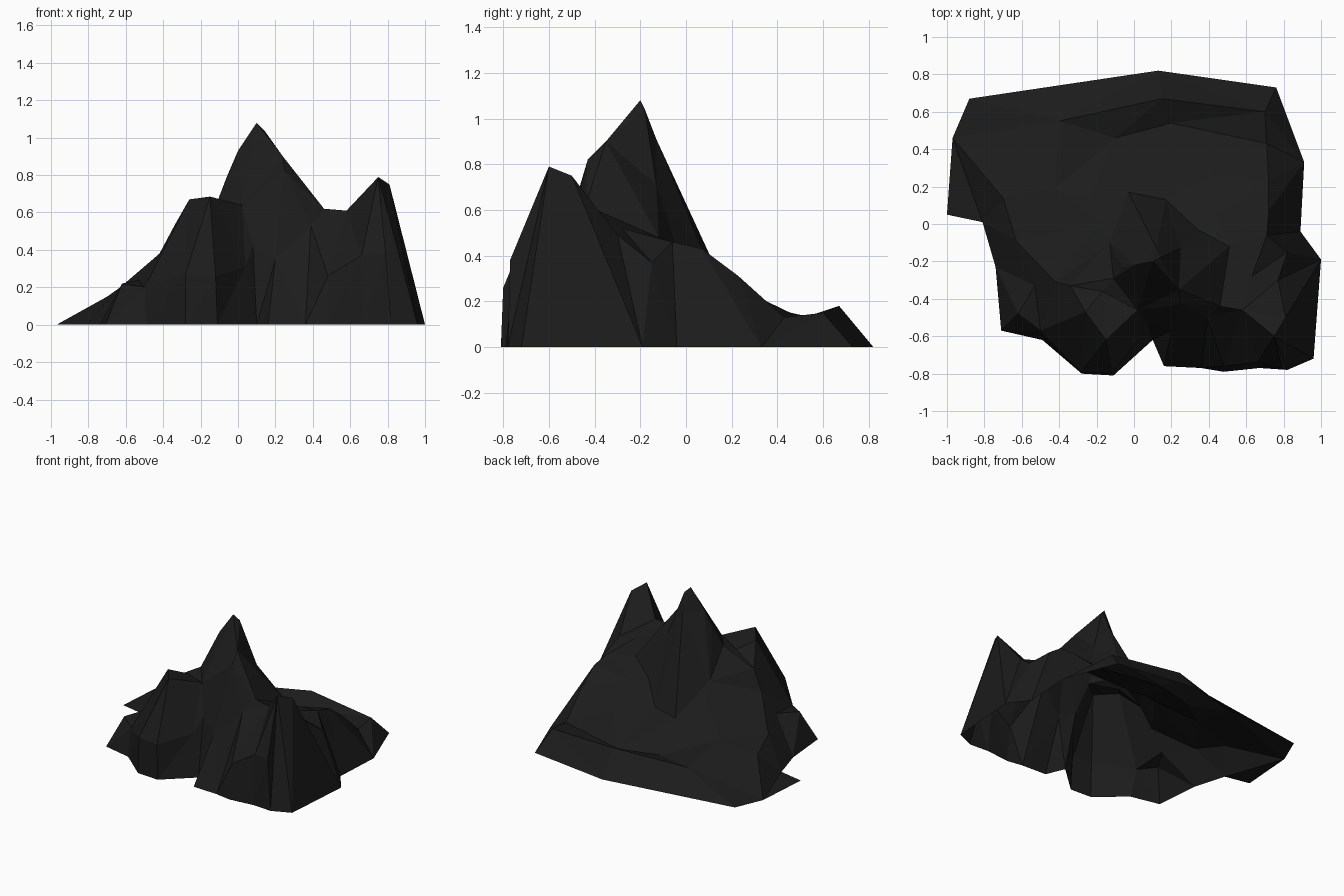
import bpy
import bmesh
from mathutils import Vector
from mathutils.geometry import delaunay_2d_cdt

cube = bpy.data.objects.get("Cube")
if cube:
    bpy.data.objects.remove(cube, do_unlink=True)


def make_material(name, colour):
    material = bpy.data.materials.new(name)
    material.use_nodes = True
    material.diffuse_color = colour
    shader = material.node_tree.nodes["Principled BSDF"]
    shader.inputs["Base Color"].default_value = colour
    shader.inputs["Roughness"].default_value = 0.9
    return material


# Every crest line, ledge and gully is a chain of points whose links become edges
points = []
links = []


def add_chain(*chain):
    start = len(points)
    points.extend(Vector(p) for p in chain)
    links.extend((i, i + 1) for i in range(start, len(points) - 1))


# Footprint on the ground, clockwise from the back right corner
footprint = [
    (-.88, .67), (.13, .82), (.76, .73), (.91, .33), (.89, -.04), (1, -.19),
    (.96, -.72), (.82, -.78), (.67, -.77), (.48, -.79), (.36, -.77),
    (.16, -.76), (.1, -.62), (-.11, -.81), (-.28, -.8), (-.49, -.62),
    (-.71, -.57), (-.74, -.23), (-.81, .01), (-1, .05), (-.97, .46),
]
footprint.reverse()
points.extend(Vector((x, y, 0)) for x, y in footprint)
outline = list(range(len(footprint)))

# Flat spur at the left corner of the footprint
links.append((0, 2))

# Long crest: main summit, saddle, side summit and its rear shoulder
add_chain((.1, -.2, 1.08), (.14, -.18, 1.04), (.24, -.35, .9), (.25, -.43, .82),
          (.46, -.44, .62), (.58, -.46, .61), (.75, -.6, .79), (.81, -.5, .75),
          (.77, -.3, .49), (.63, -.28, .52), (.71, -.06, .46), (.72, .07, .43),
          (.72, .23, .31), (.71, .43, .13), (.2, .54, .11), (-.1, .46, .11))
add_chain((.82, -.15, .37))

# Left arete of the main summit and the foot of its front slab
add_chain((0, -.22, .93), (-.06, -.23, .79), (-.11, -.29, .66), (.02, -.46, .64),
          (.08, -.53, .42), (.2, -.57, .35), (.39, -.5, .53))

# Left summit and the ridge stepping down to the side ledges
add_chain((-.17, -.36, .62), (-.15, -.62, .685), (-.26, -.47, .67),
          (-.34, -.33, .53), (-.42, -.31, .38), (-.53, -.33, .24),
          (-.62, -.48, .22))
add_chain((-.63, -.09, .2), (-.7, .14, .15))

# Rear flank and foot of the main peak, with the groove beside it
add_chain((.12, -.13, .91), (.25, -.13, .71))
add_chain((-.13, -.1, .47), (-.18, .01, .36), (-.24, .13, .27), (-.03, .17, .26),
          (.17, .13, .28), (.34, -.03, .4), (.51, -.12, .48))
add_chain((.45, .05, .38), (.43, .27, .24))

# Low rim along the rear apron
add_chain((-.4, .55, .13), (.15, .67, .18), (.7, .6, .15))
add_chain((-.42, .19, .21))

# Cliff tops of the left, middle and right buttresses
add_chain((-.5, -.57, .2), (-.28, -.79, .27), (-.12, -.8, .26), (.04, -.6, .31))
add_chain((.48, -.76, .26), (.66, -.74, .37), (.79, -.77, .38))

# Triangulate the chains inside the footprint
flat = [p.to_2d() for p in points]
result = delaunay_2d_cdt(flat, links, [outline], 1, .0001)
coords, faces, sources = result[0], result[2], result[3]

bm = bmesh.new()
verts = []
for co, source in zip(coords, sources):
    height = points[source[0]].z if source else 0.3
    verts.append(bm.verts.new((co.x, co.y, height)))
for face in faces:
    bm.faces.new([verts[i] for i in face])
bmesh.ops.recalc_face_normals(bm, faces=bm.faces)
if sum(f.normal.z for f in bm.faces) < 0:
    bmesh.ops.reverse_faces(bm, faces=bm.faces)

# Flat-shaded rock shell, open underneath
mesh = bpy.data.meshes.new("mountain_rock")
bm.to_mesh(mesh)
bm.free()
mesh.materials.append(make_material("charcoal_rock", (.0115, .0115, .0115, 1)))
rock = bpy.data.objects.new("mountain_rock", mesh)
bpy.context.collection.objects.link(rock)
